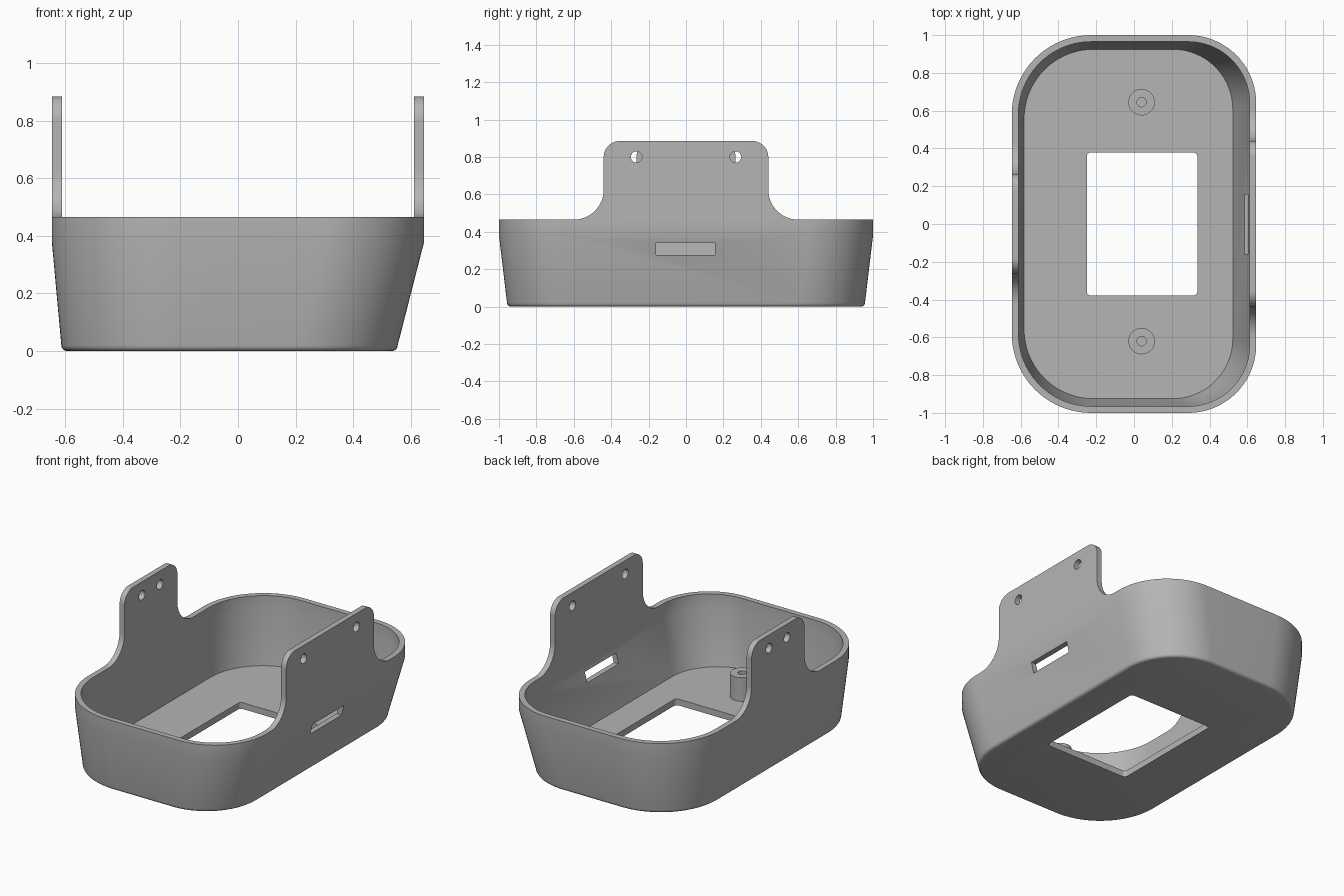
import bpy, bmesh
from math import pi, sin, cos

if "Cube" in bpy.data.objects:
    bpy.data.objects.remove(bpy.data.objects["Cube"])

grey = bpy.data.materials.new("matte grey")
grey.use_nodes = True
colour = (0.46, 0.46, 0.46, 1)
grey.diffuse_color = colour
grey.node_tree.nodes["Principled BSDF"].inputs["Base Color"].default_value = colour

RIM, WALL, FLOOR, TAB_TOP = 0.465, 0.035, 0.04, 0.885


def arc(cx, cy, r, start, end, n=20):
    return [(cx + r * cos(a), cy + r * sin(a))
            for a in (start + (end - start) * i / n for i in range(n + 1))]


def rounded(x0, x1, y, r_left, r_right, n=20):
    """Rounded rectangle, symmetric in y, with its own corner radius on each side."""
    return (arc(x1 - r_right, y - r_right, r_right, 0, pi / 2, n)
            + arc(x0 + r_left, y - r_left, r_left, pi / 2, pi, n)
            + arc(x0 + r_left, r_left - y, r_left, pi, 1.5 * pi, n)
            + arc(x1 - r_right, r_right - y, r_right, 1.5 * pi, 2 * pi, n))


def loft(name, rings):
    """Skin a stack of equal loops of 3D points and cap both ends."""
    bm = bmesh.new()
    loops = [[bm.verts.new(p) for p in ring] for ring in rings]
    for a, b in zip(loops, loops[1:]):
        for i in range(len(a)):
            j = (i + 1) % len(a)
            bm.faces.new((a[i], a[j], b[j], b[i]))
    bm.faces.new(loops[0][::-1])
    bm.faces.new(loops[-1])
    bmesh.ops.recalc_face_normals(bm, faces=bm.faces)
    mesh = bpy.data.meshes.new(name)
    bm.to_mesh(mesh)
    bm.free()
    obj = bpy.data.objects.new(name, mesh)
    bpy.context.collection.objects.link(obj)
    mesh.materials.append(grey)
    return obj


def flat(points, z):
    return [(x, y, z) for x, y in points]


def side_prism(name, profile, x0, x1):
    """Extrude a (y, z) profile along x."""
    return loft(name, [[(x, y, z) for y, z in profile] for x in (x0, x1)])


def combine(target, tool, operation):
    mod = target.modifiers.new(operation, "BOOLEAN")
    mod.operation, mod.solver, mod.object = operation, "EXACT", tool
    bpy.context.view_layer.objects.active = target
    bpy.ops.object.modifier_apply(modifier=mod.name)
    bpy.data.objects.remove(tool)


def smooth(obj):
    bpy.ops.object.select_all(action="DESELECT")
    obj.select_set(True)
    bpy.context.view_layer.objects.active = obj
    bpy.ops.object.shade_smooth_by_angle(angle=pi / 7)


# Tray: outer skin with a softened bottom edge, over the rim and down to the floor
base = (-0.614, 0.555, 0.957, 0.40, 0.35)
top = (-0.647, 0.647, 1.0, 0.42, 0.36)


def inset(shape, d):
    x0, x1, y, rl, rr = shape
    return rounded(x0 + d, x1 - d, y - d, rl - d, rr - d)


edge = 0.02
rings = [flat(inset(base, edge * (1 - sin(a))), edge * (1 - cos(a)))
         for a in (i * pi / 8 for i in range(5))]
rings += [flat(inset(top, 0), 0.38), flat(inset(top, 0), RIM),
          flat(inset(top, WALL), RIM), flat(inset(top, WALL), 0.375),
          flat(inset(base, WALL - 0.003), FLOOR)]
tray = loft("tray", rings)

# Mounting tabs: rounded top corners, flared feet blending into the rim
for name, half, x0, x1 in (("wide_tab", 0.44, 0.647 - WALL, 0.647),
                           ("narrow_tab", 0.265, -0.647, WALL - 0.647)):
    flare, r = 0.16, 0.085
    right = (arc(half + flare, RIM + flare, flare, 1.5 * pi, pi)
             + arc(half - r, TAB_TOP - r, r, 0, pi / 2))
    profile = right + [(-y, z) for y, z in reversed(right)]
    combine(tray, side_prism(name, profile, x0, x1), "UNION")

# Screw holes in the tabs
for y, x in ((0.265, 0.63), (-0.265, 0.63), (0.09, -0.63), (-0.09, -0.63)):
    circle = arc(y, 0.8, 0.03, 0, 2 * pi, 32)[:-1]
    combine(tray, side_prism("hole_cutter", circle, x - 0.1, x + 0.1), "DIFFERENCE")

# Slot in the sloping wall and window in the floor
slot = [(-0.16, 0.275), (0.155, 0.275), (0.155, 0.34), (-0.16, 0.34)]
combine(tray, side_prism("slot_cutter", slot, 0.45, 0.8), "DIFFERENCE")
window = rounded(-0.25, 0.335, 0.378, 0.02, 0.02, 6)
combine(tray, loft("window_cutter", [flat(window, -0.1), flat(window, 0.1)]), "DIFFERENCE")
smooth(tray)

# Screw posts with blind holes
for name, y in (("back_post", 0.645), ("front_post", -0.62)):
    steps = ((0.07, FLOOR - 0.01), (0.07, 0.19), (0.025, 0.19), (0.025, 0.06))
    post = loft(name, [flat(arc(0.04, y, r, 0, 2 * pi, 40)[:-1], z) for r, z in steps])
    smooth(post)
